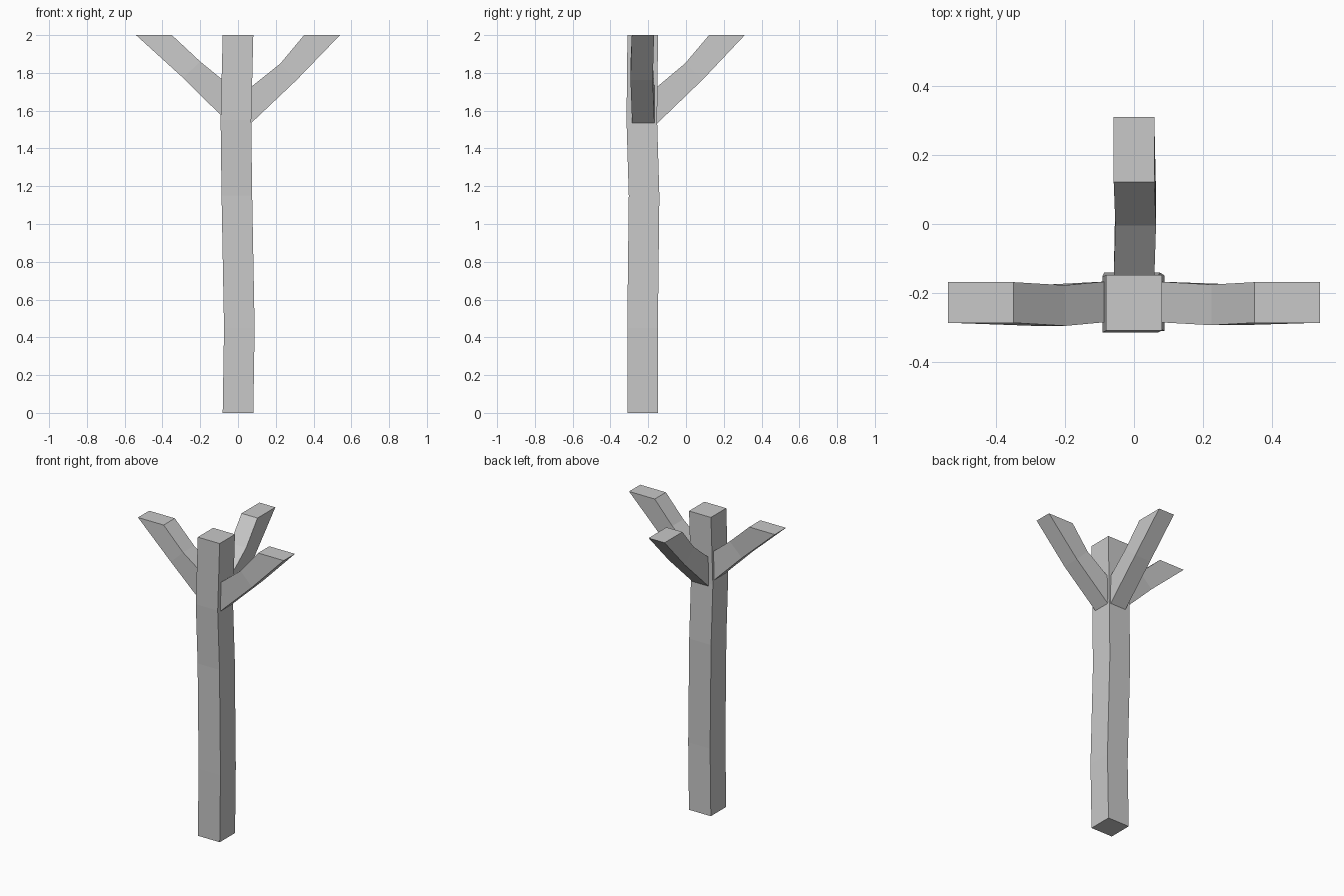
import bpy, bmesh
from mathutils import Vector

default = bpy.data.objects.get("Cube")
if default:
    bpy.data.objects.remove(default, do_unlink=True)

grey = bpy.data.materials.new("bark_grey")
grey.use_nodes = True
colour = (0.58, 0.58, 0.58, 1)
grey.diffuse_color = colour
grey.node_tree.nodes["Principled BSDF"].inputs["Base Color"].default_value = colour


def loft(name, rings):
    """Skin a list of four-cornered rings into a closed flat-shaded beam."""
    bm = bmesh.new()
    loops = [[bm.verts.new(p) for p in ring] for ring in rings]
    for a, b in zip(loops, loops[1:]):
        for i in range(4):
            j = (i + 1) % 4
            bm.faces.new((a[i], a[j], b[j], b[i]))
    bm.faces.new(loops[0])
    bm.faces.new(loops[-1])
    bmesh.ops.recalc_face_normals(bm, faces=bm.faces)
    mesh = bpy.data.meshes.new(name)
    bm.to_mesh(mesh)
    bm.free()
    mesh.materials.append(grey)
    obj = bpy.data.objects.new(name, mesh)
    bpy.context.collection.objects.link(obj)
    return obj


# Trunk: square rings with a slight wander (height, x centre, y centre)
HALF = 0.081
trunk_path = [(0, 0, -0.228), (0.45, 0.007, -0.23), (1.15, -0.006, -0.222),
              (1.55, -0.011, -0.234), (2, 0, -0.229)]
corners = [(-1, -1), (1, -1), (1, 1), (-1, 1)]
loft("trunk", [[(x + sx * HALF, y + sy * HALF, z) for sx, sy in corners]
               for z, x, y in trunk_path])


# Branches: each station is (upper point, lower point, side offset),
# measured outward from the trunk along the given direction
def branch(name, out, side, origin, stations):
    out, side, origin = Vector(out), Vector(side), Vector(origin)
    rings = []
    for (uo, uz), (lo, lz), shift in stations:
        ring = []
        for o, z, s in ((uo, uz, -1), (uo, uz, 1), (lo, lz, 1), (lo, lz, -1)):
            ring.append(origin + out * o + side * (s * 0.059 + shift) + Vector((0, 0, z)))
        rings.append(ring)
    loft(name, rings)


centre = (0, -0.228, 0)
branch("left_branch", (1, 0, 0), (0, 1, 0), centre, [
    ((0.062, 1.72), (0.062, 1.527), 0.002),
    ((0.225, 1.85), (0.31, 1.762), -0.007),
    ((0.35, 2), (0.54, 2), 0)])
branch("right_branch", (-1, 0, 0), (0, 1, 0), centre, [
    ((0.08, 1.762), (0.08, 1.565), 0.002),
    ((0.2, 1.86), (0.29, 1.773), -0.009),
    ((0.35, 2), (0.54, 2), 0)])
branch("back_branch", (0, 1, 0), (1, 0, 0), (0, 0, 0), [
    ((-0.158, 1.722), (-0.158, 1.527), 0),
    ((-0.005, 1.85), (0.09, 1.766), 0.005),
    ((0.122, 2), (0.311, 2), 0)])
